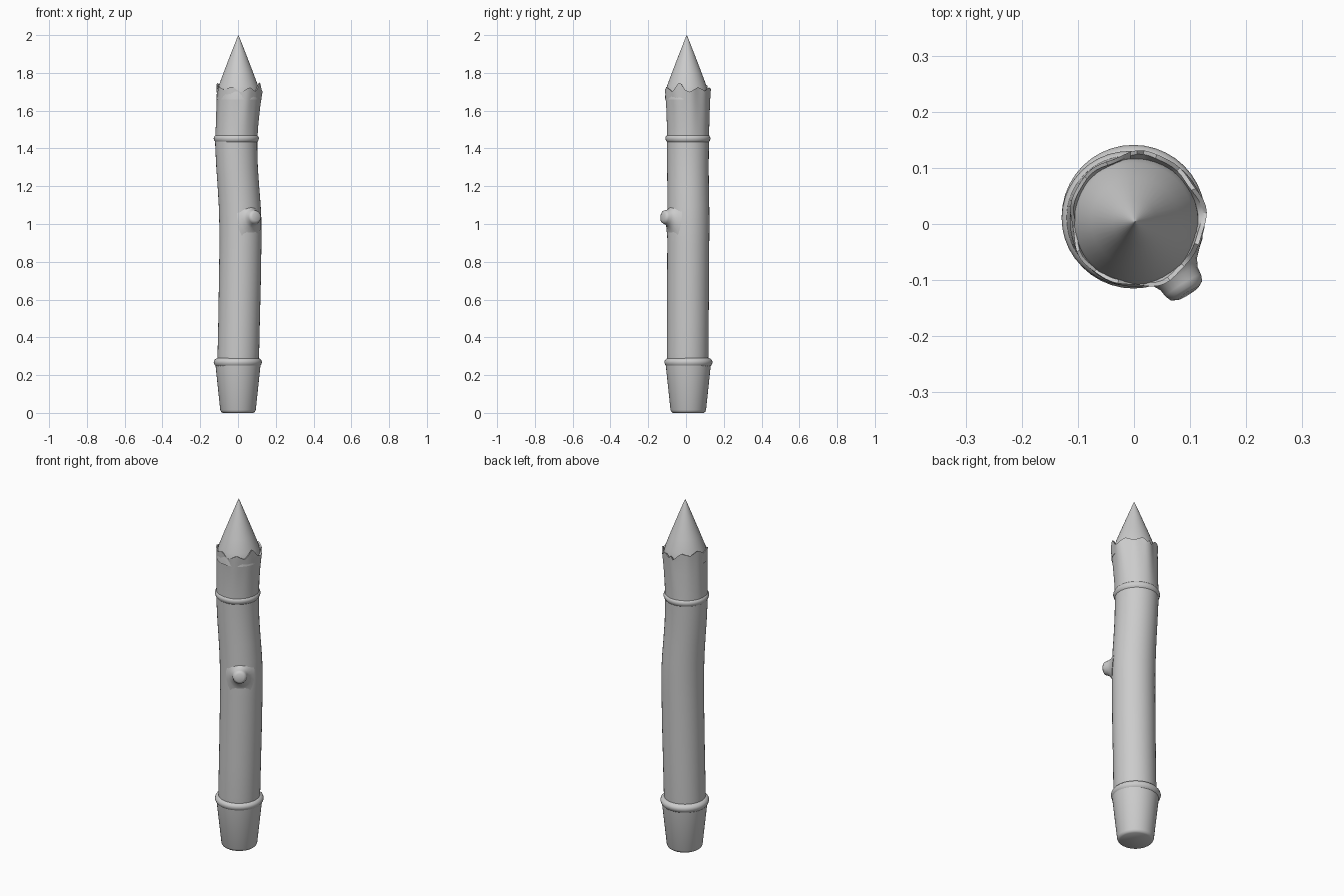
import bpy, bmesh, math, random
from mathutils import Vector, Matrix

if "Cube" in bpy.data.objects:
    bpy.data.objects.remove(bpy.data.objects["Cube"])

random.seed(4)
SEG = 40


def finish(name, bm, angle=40):
    bmesh.ops.recalc_face_normals(bm, faces=bm.faces)
    me = bpy.data.meshes.new(name)
    bm.to_mesh(me)
    bm.free()
    ob = bpy.data.objects.new(name, me)
    bpy.context.collection.objects.link(ob)
    bpy.ops.object.select_all(action='DESELECT')
    ob.select_set(True)
    bpy.context.view_layer.objects.active = ob
    bpy.ops.object.shade_smooth_by_angle(angle=math.radians(angle))
    return ob


def loft(name, rings, cap_start=True, cap_end=True, matrix=None, angle=40):
    """Join rings of points with quads."""
    bm = bmesh.new()
    loops = [[bm.verts.new(p) for p in ring] for ring in rings]
    n = len(loops[0])
    for a, b in zip(loops, loops[1:]):
        for i in range(n):
            j = (i + 1) % n
            bm.faces.new((a[i], a[j], b[j], b[i]))
    if cap_start:
        bm.faces.new(loops[0][::-1])
    if cap_end:
        bm.faces.new(loops[-1])
    if matrix:
        bm.transform(matrix)
    return finish(name, bm, angle)


def circle(cx, cy, z, r, n=SEG):
    return [(cx + r * math.cos(2 * math.pi * i / n),
             cy + r * math.sin(2 * math.pi * i / n), z) for i in range(n)]


# tapered foot
loft("foot", [circle(0, .012, z, r) for z, r in
              [(0, .082), (.006, .09), (.015, .094), (.26, .12)]])

# gently bent shaft: (x, y, z, radius)
shaft = [(0, .009, .26, .108), (.002, .009, .32, .110), (.006, .010, .5, .110),
         (.010, .011, .7, .111), (.013, .012, .9, .111), (.013, .012, 1.0, .112),
         (.009, .012, 1.1, .111), (.002, .011, 1.2, .110), (-.005, .010, 1.3, .110),
         (-.009, .010, 1.4, .111), (-.010, .010, 1.46, .112)]
loft("shaft", [circle(*s) for s in shaft])


# raised bands at both ends of the shaft
def band(name, x, y, z, r):
    prof = [(-.026, -.014), (-.02, -.006), (-.012, 0), (0, .004),
            (.01, .001), (.018, -.006), (.022, -.014)]
    loft(name, [circle(x, y, z + dz, r + dr) for dz, dr in prof], angle=60)


band("lower_band", -.001, .013, .268, .124)
band("upper_band", -.009, .010, 1.453, .116)

# torn bark collar with a jagged, slightly wavy rim
N = 64
tears = [random.uniform(-.022, .014) if i % 4 == 0 else 0 for i in range(N)]
for i in range(N):
    k = i - i % 4
    f = (i % 4) / 4
    lo, hi = tears[k], tears[(k + 4) % N]
    spike = .010 if (i // 4) % 2 else -.010
    nxt = -spike
    tears[i] = lo * (1 - f) + hi * f if i % 4 else lo
    tears[i] += spike * (1 - f) + nxt * f
tears[16] += .02


def wavy(x, y, z, r, wave, torn):
    out = []
    for i in range(N):
        a = 2 * math.pi * i / N
        rr = r + wave * (math.sin(5 * a + 1) + .6 * math.sin(9 * a))
        out.append((x + rr * math.cos(a), y + rr * math.sin(a), z + torn * tears[i]))
    return out


loft("bark_collar", [
    wavy(-.009, .010, 1.455, .112, 0, 0), wavy(-.006, .010, 1.52, .112, .001, 0),
    wavy(0, .009, 1.62, .115, .002, 0), wavy(.005, .008, 1.69, .118, .003, .3),
    wavy(.006, .008, 1.727, .120, .003, 1), wavy(.005, .008, 1.725, .113, .003, 1),
    wavy(.004, .007, 1.69, .106, 0, 0)])

# sharpened point
tip = [(1.66, .116), (1.70, .112), (1.73, .105), (1.80, .079), (1.90, .0405), (1.985, .007), (2.0, .0004)]
loft("sharpened_point", [circle(.002, .004, z, r) for z, r in tip])

# cut branch stub, flared into the shaft
direction = Vector((.53, -.85, .12)).normalized()
mat = Matrix.Translation((.012, .012, 1.02)) @ direction.to_track_quat('Z', 'Y').to_matrix().to_4x4()
stub = [(.075, .088, .13), (.062, .100, .085), (.047, .115, .055), (.039, .130, .042),
        (.037, .145, .037), (.033, .155, .033), (.022, .161, .022)]
rings = []
for w, d, h in stub:
    rings.append([(w * math.cos(2 * math.pi * i / 24),
                   h * math.sin(2 * math.pi * i / 24), d) for i in range(24)])
loft("branch_stub", rings, matrix=mat, angle=60)
